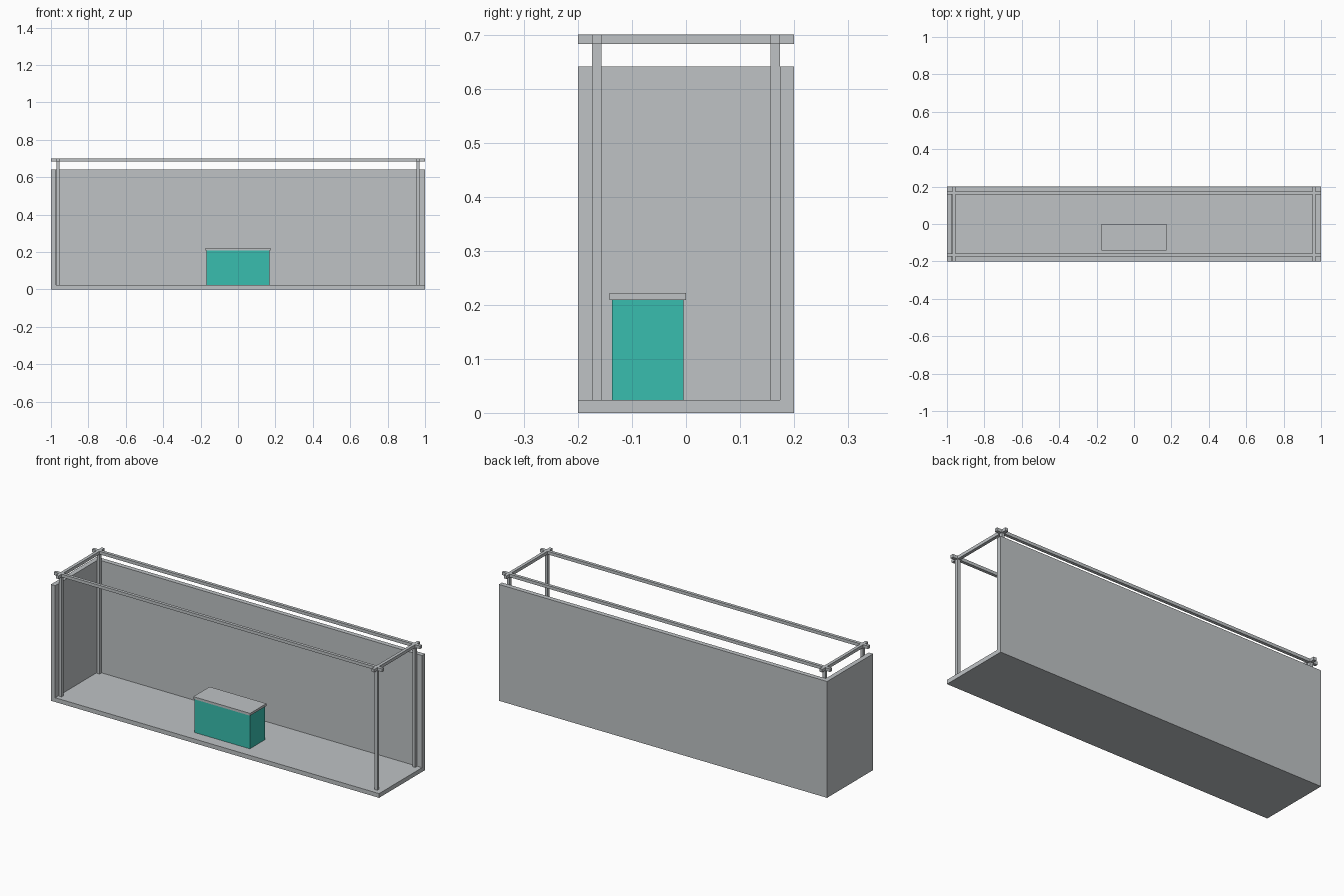
import bpy

old = bpy.data.objects.get("Cube")
if old:
    bpy.data.objects.remove(old, do_unlink=True)


def make_material(name, rgb):
    mat = bpy.data.materials.new(name)
    mat.use_nodes = True
    colour = (*rgb, 1.0)
    mat.diffuse_color = colour
    mat.node_tree.nodes["Principled BSDF"].inputs["Base Color"].default_value = colour
    return mat


grey = make_material("light grey", (0.52, 0.545, 0.56))
teal = make_material("teal", (0.04, 0.515, 0.43))


def box(name, xs, ys, zs, mat):
    """Box spanning the given (low, high) pairs on each axis."""
    spans = (xs, ys, zs)
    bpy.ops.mesh.primitive_cube_add(size=1)
    obj = bpy.context.object
    obj.name = name
    size = [hi - lo for lo, hi in spans]
    mid = [(hi + lo) / 2 for lo, hi in spans]
    for v in obj.data.vertices:
        v.co = [c * s for c, s in zip(v.co, size)]
    obj.location = mid
    obj.data.materials.append(mat)
    return obj


HALF_X, HALF_Y = 1.0, 0.2
FLOOR, WALL_TOP, TOP = 0.0235, 0.641, 0.70
WALL = 0.026
BAR = 0.017
POST_X, POST_Y = 0.962, 0.165     # frame bar centre lines


def around(c):
    return (c - BAR / 2, c + BAR / 2)


# Floor and the two walls (front and one end stay open)
inner_x, inner_y = -HALF_X + WALL, HALF_Y - WALL
box("floor", (inner_x, HALF_X), (-HALF_Y, inner_y), (0, FLOOR), grey)
box("back_wall", (-HALF_X, HALF_X), (inner_y, HALF_Y), (0, WALL_TOP), grey)
box("end_wall", (-HALF_X, inner_x), (-HALF_Y, inner_y), (0, WALL_TOP), grey)

# Frame: corner posts, with long and cross rails meeting on top
rail_z = (TOP - BAR, TOP)
for y, depth in ((-POST_Y, "front"), (POST_Y, "back")):
    box(f"{depth}_rail", (-HALF_X, HALF_X), around(y), rail_z, grey)
    for x, side in ((-POST_X, "right"), (POST_X, "left")):
        box(f"{depth}_{side}_post", around(x), around(y), (FLOOR, TOP - BAR), grey)
for x, side in ((-POST_X, "right"), (POST_X, "left")):
    box(f"{side}_cross_rail", around(x), (-HALF_Y, HALF_Y), rail_z, grey)

# Counter standing on the floor
box("counter_body", (-0.168, 0.168), (-0.137, -0.005), (FLOOR, 0.209), teal)
box("counter_top", (-0.173, 0.173), (-0.142, 0.0), (0.209, 0.222), grey)
